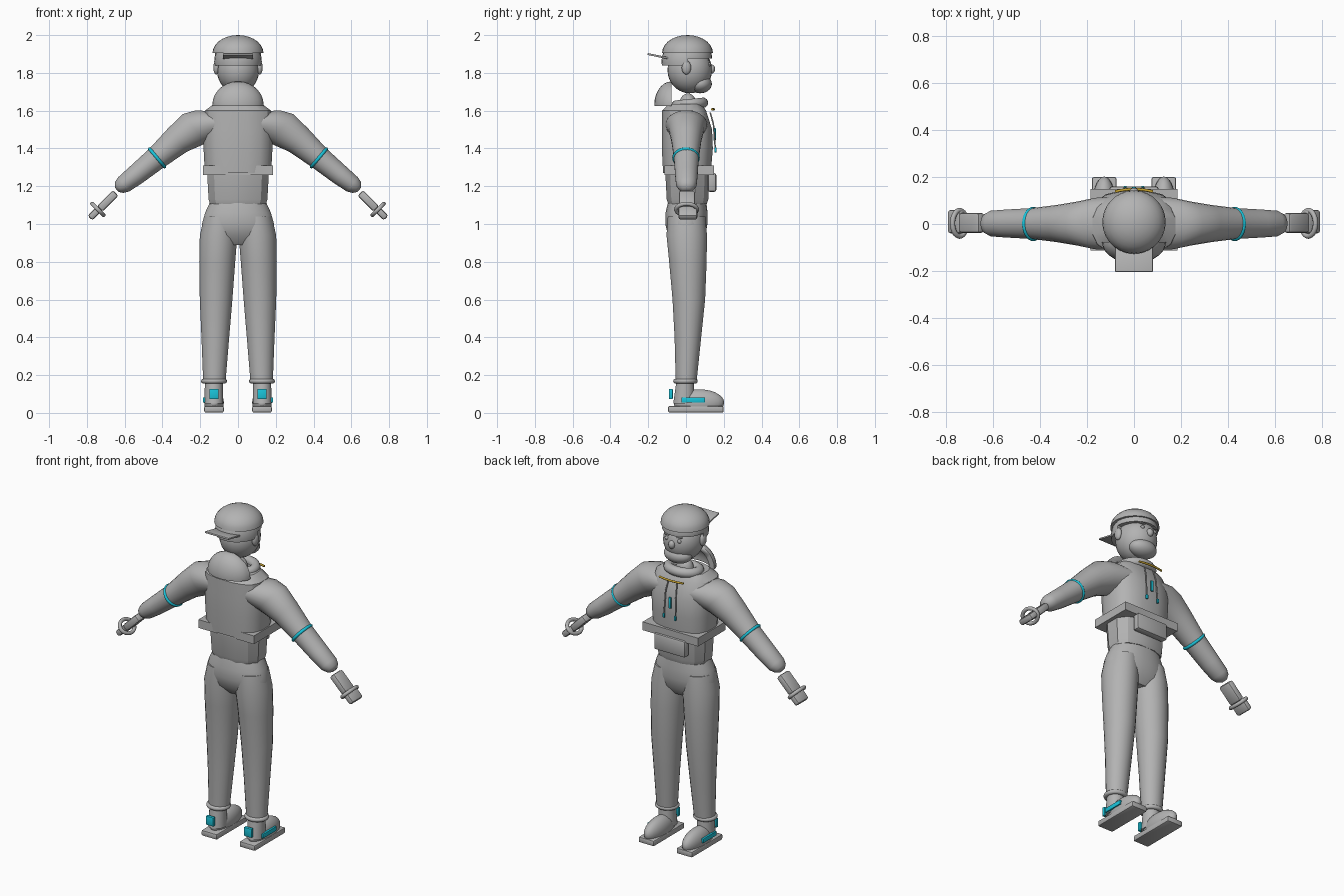
import bpy, bmesh, math
from mathutils import Vector, Matrix

if "Cube" in bpy.data.objects:
    bpy.data.objects.remove(bpy.data.objects["Cube"])


def material(name, rgb):
    m = bpy.data.materials.new(name)
    m.diffuse_color = (*rgb, 1)
    m.use_nodes = True
    m.node_tree.nodes["Principled BSDF"].inputs["Base Color"].default_value = m.diffuse_color
    return m


GREY = material("grey", (0.45, 0.45, 0.45))
TEAL = material("teal", (0.01, 0.55, 0.7))
GOLD = material("gold", (0.6, 0.38, 0.03))


def finish(name, bm, mat=GREY, angle=40):
    bmesh.ops.recalc_face_normals(bm, faces=bm.faces)
    me = bpy.data.meshes.new(name)
    bm.to_mesh(me)
    bm.free()
    me.materials.append(mat)
    ob = bpy.data.objects.new(name, me)
    bpy.context.collection.objects.link(ob)
    bpy.ops.object.select_all(action='DESELECT')
    ob.select_set(True)
    bpy.context.view_layer.objects.active = ob
    bpy.ops.object.shade_smooth_by_angle(angle=math.radians(angle))
    return ob


def loft(name, rings, segs=20, power=2.0, mat=GREY, angle=40):
    """Skin closed rings given as (centre, u axis, v axis)."""
    bm = bmesh.new()
    rows = []
    for c, u, v in rings:
        row = []
        for i in range(segs):
            a = math.tau * (i + 0.5) / segs
            ca, sa = math.cos(a), math.sin(a)
            p = Vector(c)
            p += Vector(u) * math.copysign(abs(ca) ** (2 / power), ca)
            p += Vector(v) * math.copysign(abs(sa) ** (2 / power), sa)
            row.append(bm.verts.new(p))
        rows.append(row)
    for a, b in zip(rows, rows[1:]):
        for i in range(segs):
            j = (i + 1) % segs
            bm.faces.new((a[i], a[j], b[j], b[i]))
    bm.faces.new(rows[0])
    bm.faces.new(rows[-1])
    return finish(name, bm, mat, angle)


def upright(name, rows, **kw):
    """Loft of level ellipses given as (z, x, y, rx, ry)."""
    return loft(name, [((x, y, z), (rx, 0, 0), (0, ry, 0)) for z, x, y, rx, ry in rows], **kw)


def ball(name, c, r, cuts=(), mat=GREY, segs=28):
    """Ellipsoid, optionally cut flat; each cut is (point, outward normal)."""
    bm = bmesh.new()
    bmesh.ops.create_uvsphere(bm, u_segments=segs, v_segments=segs // 2, radius=1)
    bmesh.ops.transform(bm, matrix=Matrix.Translation(c) @ Matrix.Diagonal((*r, 1)), verts=bm.verts)
    for co, no in cuts:
        geom = bm.verts[:] + bm.edges[:] + bm.faces[:]
        bmesh.ops.bisect_plane(bm, geom=geom, plane_co=co, plane_no=no, clear_outer=True)
        bmesh.ops.holes_fill(bm, edges=[e for e in bm.edges if e.is_boundary], sides=0)
    return finish(name, bm, mat)


def box(name, c, size, rot=None, bevel=0.006, mat=GREY):
    bm = bmesh.new()
    bmesh.ops.create_cube(bm, size=1)
    bmesh.ops.scale(bm, vec=size, verts=bm.verts)
    if bevel:
        bmesh.ops.bevel(bm, geom=bm.edges[:], offset=bevel, segments=2, profile=0.5, affect='EDGES')
    m = Matrix.Translation(c) @ (rot or Matrix())
    bmesh.ops.transform(bm, matrix=m, verts=bm.verts)
    return finish(name, bm, mat)


def ring(name, c, rx, ry, minor, rot=None, mat=GREY, segs=32):
    bm = bmesh.new()
    m = Matrix.Translation(c) @ (rot or Matrix())
    rows = []
    for i in range(segs):
        a = math.tau * i / segs
        row = []
        for k in range(10):
            b = math.tau * k / 10
            d = minor * math.cos(b)
            p = Vector(((rx + d) * math.cos(a), (ry + d) * math.sin(a), minor * math.sin(b)))
            row.append(bm.verts.new(m @ p))
        rows.append(row)
    for i in range(segs):
        a, b = rows[i], rows[(i + 1) % segs]
        for k in range(10):
            j = (k + 1) % 10
            bm.faces.new((a[k], a[j], b[j], b[k]))
    return finish(name, bm, mat)


def tube(name, pts, r, mat=GREY):
    cu = bpy.data.curves.new(name, 'CURVE')
    cu.dimensions = '3D'
    cu.bevel_depth = r
    cu.bevel_resolution = 2
    cu.use_fill_caps = True
    sp = cu.splines.new('POLY')
    sp.points.add(len(pts) - 1)
    for p, co in zip(sp.points, pts):
        p.co = (*co, 1)
    cu.materials.append(mat)
    ob = bpy.data.objects.new(name, cu)
    bpy.context.collection.objects.link(ob)
    return ob


# head and face (the face looks towards +y, the cap is worn backwards)
ball("head", (0, 0.02, 1.815), (0.112, 0.118, 0.123))
ball("jaw", (0, 0.075, 1.742), (0.085, 0.062, 0.05))
ball("nose", (0, 0.136, 1.82), (0.02, 0.018, 0.024), segs=16)
ball("cap_dome", (0, 0.008, 1.905), (0.135, 0.135, 0.095), [((0, 0, 1.905), (0, 0, -1))])
ball("hair_back", (0, 0.005, 1.86), (0.126, 0.135, 0.13),
     [((0, 0, 1.84), (0, 0, -1)), ((0, 0, 1.92), (0, 0, 1)), ((0, 0.01, 0), (0, 1, 0))])
ball("hair_front", (0, 0.008, 1.88), (0.124, 0.13, 0.12),
     [((0, 0, 1.875), (0, 0, -1)), ((0, 0, 1.92), (0, 0, 1)), ((0, 0, 0), (0, -1, 0))])
box("cap_brim", (0, -0.14, 1.887), (0.16, 0.13, 0.01), Matrix.Rotation(-0.2, 4, 'X'), 0.003)
for s in (-1, 1):
    ball("ear", (s * 0.115, 0.002, 1.828), (0.016, 0.025, 0.037), segs=16)
    ball("eye", (s * 0.042, 0.124, 1.845), (0.013, 0.008, 0.011), segs=12)
    box("eyebrow", (s * 0.042, 0.122, 1.868), (0.035, 0.012, 0.007), bevel=0.002)

# neck, collar and hood
ball("neck", (0, 0.01, 1.635), (0.05, 0.045, 0.056))
ring("collar", (0, 0.02, 1.635), 0.09, 0.07, 0.028, Matrix.Rotation(0.1, 4, 'X'))
hood_cuts = [((0, -0.076, 0), (0, 1, 0)), ((0, 0, 1.625), (0, 0, -1))]
hood = ball("hood", (0, -0.076, 1.63), (0.136, 0.092, 0.125), hood_cuts)
cutter = ball("hood_cutter", (0, -0.06, 1.63), (0.105, 0.065, 0.095))
cutter.hide_render = True
cutter.hide_viewport = True
mod = hood.modifiers.new("hollow", 'BOOLEAN')
mod.operation = 'DIFFERENCE'
mod.object = cutter

# jacket
upright("jacket_body", [(1.27, 0, 0.005, 0.178, 0.128), (1.4, 0, 0.007, 0.185, 0.137),
                        (1.5, 0, 0.005, 0.188, 0.135), (1.6, 0, -0.01, 0.178, 0.118),
                        (1.635, 0, -0.005, 0.13, 0.09)], segs=16, power=2.7, angle=30)
upright("jacket_waist", [(1.105, 0, 0.008, 0.152, 0.105), (1.13, 0, 0.008, 0.16, 0.113),
                         (1.29, 0, 0.008, 0.169, 0.122)], segs=12, power=2.5, angle=25)
box("jacket_hem", (0, 0.018, 1.285), (0.37, 0.262, 0.05), bevel=0)
box("front_pouch", (0, 0.138, 1.22), (0.21, 0.045, 0.1), bevel=0.012)
tube("neck_trim", [(x / 100, 0.143 - 1.6 * (x / 100) ** 2 + 0.005, 1.607) for x in range(-8, 9, 2)], 0.006, GOLD)
box("zip_tag", (0, 0.152, 1.475), (0.016, 0.012, 0.065), bevel=0.003, mat=TEAL)
for s in (-1, 1):
    tube("drawstring", [(s * 0.03, 0.128, 1.59), (s * 0.035, 0.145, 1.53), (s * 0.038, 0.155, 1.4)], 0.004)
    box("drawstring_tip", (s * 0.038, 0.156, 1.392), (0.012, 0.012, 0.026), bevel=0.003, mat=TEAL)

# sleeves, arm bands and hands
sleeve = [(0.08, 1.53, 0.085, 0.115), (0.16, 1.525, 0.1, 0.11), (0.23, 1.505, 0.1, 0.095),
          (0.32, 1.445, 0.08, 0.08), (0.43, 1.35, 0.063, 0.066), (0.54, 1.26, 0.055, 0.06),
          (0.605, 1.21, 0.048, 0.055), (0.63, 1.192, 0.036, 0.042), (0.643, 1.182, 0.015, 0.02)]
for s in (-1, 1):
    loft("sleeve", [((s * x, 0.002, z), (s * 0.63 * r, 0, 0.777 * r), (0, ry, 0)) for x, z, r, ry in sleeve], segs=24)
    along = Matrix.Rotation(s * math.radians(130), 4, 'Y')
    ring("arm_band", (s * 0.428, 0, 1.35), 0.061, 0.064, 0.009, along, TEAL)
    hand = Matrix.Rotation(s * math.radians(135), 4, 'Y')
    box("palm", (s * 0.69, 0.005, 1.122), (0.042, 0.085, 0.12), hand, 0.012)
    ring("hand_loop", (s * 0.742, 0.003, 1.077), 0.042, 0.055, 0.011, hand)
    box("fingers", (s * 0.757, 0.01, 1.058), (0.036, 0.1, 0.075), hand, 0.012)

# trousers
upright("trouser_hips", [(1.125, 0, 0.007, 0.145, 0.1), (1.06, 0, 0.003, 0.175, 0.112),
                         (1.0, 0, 0.002, 0.192, 0.112), (0.94, 0, 0.004, 0.188, 0.1),
                         (0.89, 0, 0.008, 0.12, 0.06)], segs=28, power=2.2)
leg = [(1.04, 0.095, 0.003, 0.085, 0.1), (0.94, 0.103, 0.004, 0.1, 0.108), (0.8, 0.11, 0.01, 0.096, 0.1),
       (0.6, 0.116, 0.015, 0.087, 0.087), (0.4, 0.12, 0.01, 0.074, 0.071), (0.17, 0.125, 0.001, 0.06, 0.056)]
for s in (-1, 1):
    upright("trouser_leg", [(z, s * x, y, rx, ry) for z, x, y, rx, ry in leg], segs=24)
    ring("trouser_cuff", (s * 0.127, -0.003, 0.168), 0.056, 0.052, 0.013)

    # shoes
    upright("ankle", [(0.05, s * 0.128, -0.01, 0.05, 0.058), (0.17, s * 0.128, -0.005, 0.048, 0.046)])
    box("sole", (s * 0.127, 0.052, 0.019), (0.104, 0.295, 0.034), bevel=0.008)
    ball("shoe_upper", (s * 0.127, 0.068, 0.055), (0.052, 0.134, 0.07), [((0, 0, 0.03), (0, 0, -1))])
    box("heel_tab", (s * 0.127, -0.08, 0.1), (0.05, 0.02, 0.053), bevel=0.003, mat=TEAL)
    box("side_stripe", (s * 0.179, 0.038, 0.068), (0.014, 0.126, 0.026), bevel=0.002, mat=TEAL)
